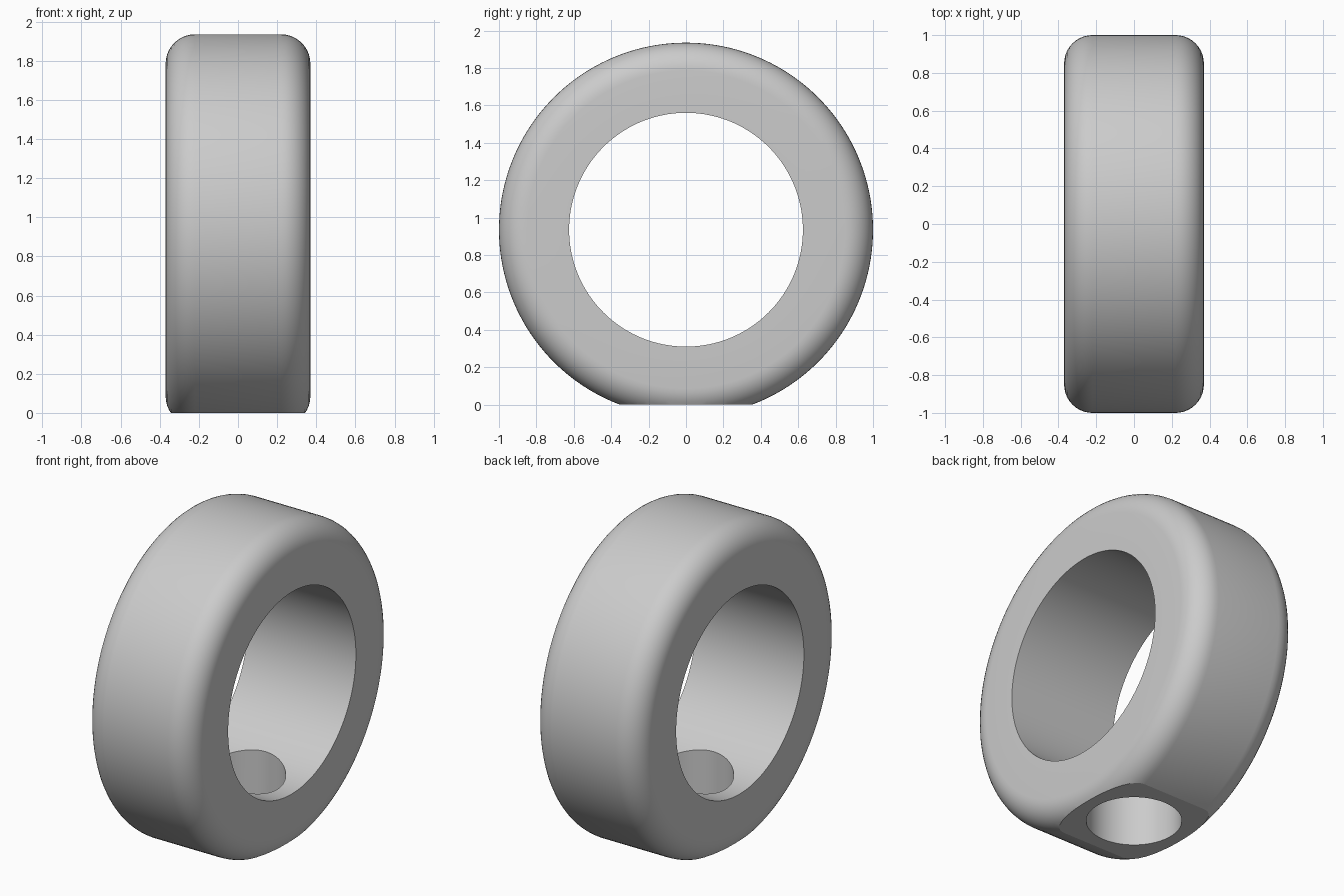
import bpy, bmesh
from math import sin, cos, pi

if "Cube" in bpy.data.objects:
    bpy.data.objects.remove(bpy.data.objects["Cube"])

R_OUT, R_IN, HALF_W, FILLET = 1.0, 0.625, 0.37, 0.15
AXIS_Z, HOLE_R = 0.935, 0.268
SEGS, ARC = 160, 10


def make_object(name, bm):
    mesh = bpy.data.meshes.new(name)
    bm.to_mesh(mesh)
    bm.free()
    obj = bpy.data.objects.new(name, mesh)
    bpy.context.collection.objects.link(obj)
    return obj


def fillet(side):
    # quarter round between the outer rim and one side face
    for i in range(ARC + 1):
        a = pi / 2 * i / ARC
        yield (side * (HALF_W - FILLET + FILLET * cos(a)),
               R_OUT - FILLET + FILLET * sin(a))


# Ring body: closed section (x, radius) revolved around the x axis
section = ([(HALF_W, R_IN)] + list(fillet(1)) + list(fillet(-1))[::-1]
           + [(-HALF_W, R_IN)])
bm = bmesh.new()
loops = []
for s in range(SEGS):
    a = 2 * pi * s / SEGS
    loops.append([bm.verts.new((x, r * cos(a), AXIS_Z + r * sin(a)))
                  for x, r in section])
n = len(section)
for s in range(SEGS):
    p, q = loops[s], loops[(s + 1) % SEGS]
    for i in range(n):
        j = (i + 1) % n
        bm.faces.new((p[i], p[j], q[j], q[i]))

# Flat foot: slice off everything below the ground plane and cap it
cut = bmesh.ops.bisect_plane(bm, geom=bm.verts[:] + bm.edges[:] + bm.faces[:],
                             plane_co=(0, 0, 0), plane_no=(0, 0, 1),
                             clear_inner=True)
rim = [e for e in cut["geom_cut"] if isinstance(e, bmesh.types.BMEdge)]
bmesh.ops.contextual_create(bm, geom=rim)
bmesh.ops.recalc_face_normals(bm, faces=bm.faces[:])
ring = make_object("ring", bm)

# Radial hole from the foot up into the bore
bm = bmesh.new()
bmesh.ops.create_cone(bm, cap_ends=True, segments=96, radius1=HOLE_R,
                      radius2=HOLE_R, depth=1.2)
bmesh.ops.translate(bm, verts=bm.verts[:], vec=(0, 0, 0.3))
cutter = make_object("hole_cutter", bm)
cutter.hide_render = True

mod = ring.modifiers.new("foot_hole", "BOOLEAN")
mod.operation, mod.solver, mod.object = "DIFFERENCE", "EXACT", cutter
bpy.context.view_layer.objects.active = ring
ring.select_set(True)
bpy.ops.object.modifier_apply(modifier=mod.name)
bpy.data.objects.remove(cutter)
bpy.ops.object.shade_smooth_by_angle(angle=pi / 9)
